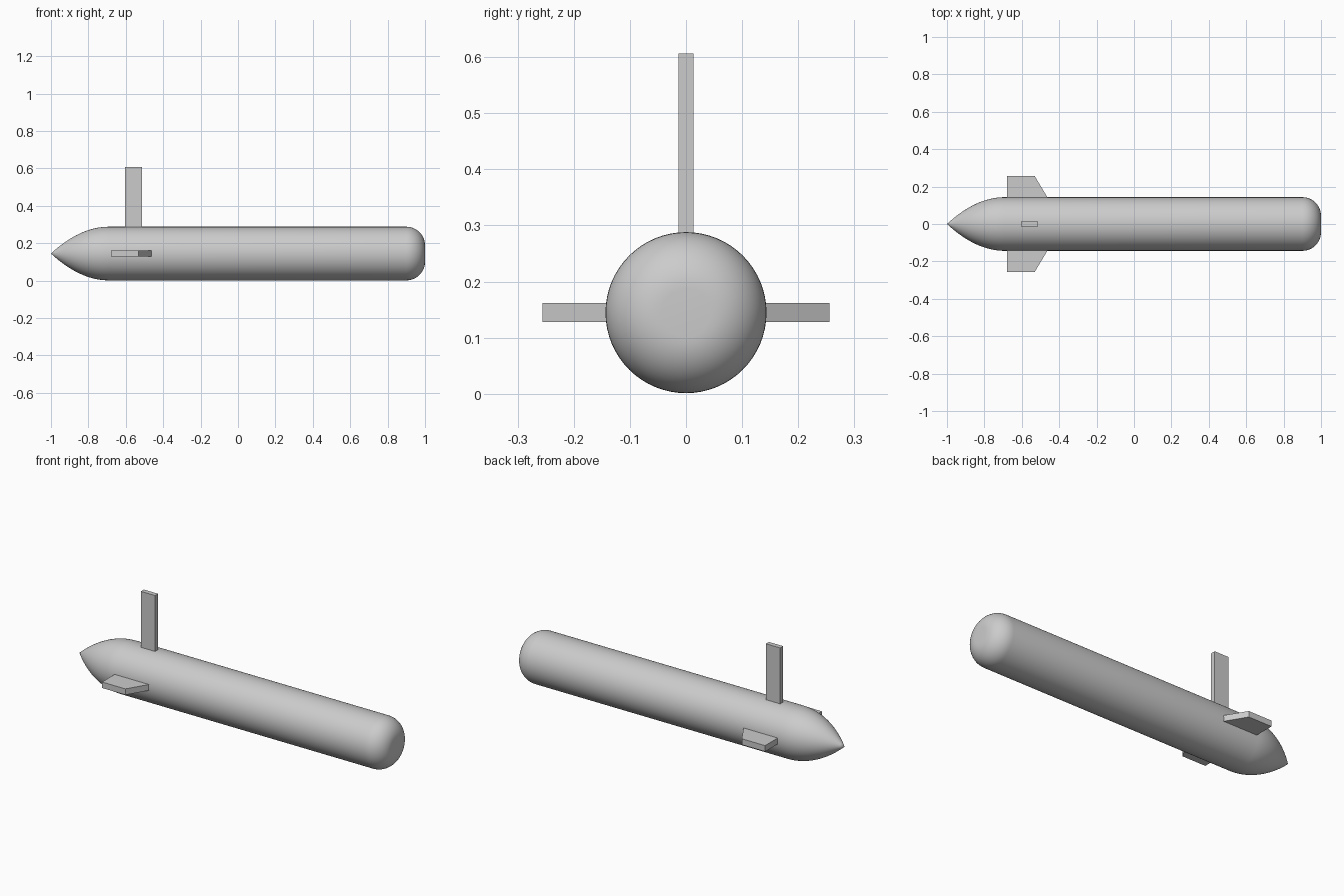
import bpy, bmesh, math

if "Cube" in bpy.data.objects:
    bpy.data.objects.remove(bpy.data.objects["Cube"])

R, ZC = 0.1435, 0.1445          # hull radius and axis height
NOSE, ROUND, SEG = 0.31, 0.1, 64

grey = bpy.data.materials.new("hull grey")
grey.diffuse_color = (0.6, 0.6, 0.6, 1)
grey.use_nodes = True
grey.node_tree.nodes["Principled BSDF"].inputs["Base Color"].default_value = grey.diffuse_color


def make_object(name, bm):
    bmesh.ops.recalc_face_normals(bm, faces=bm.faces)
    me = bpy.data.meshes.new(name)
    bm.to_mesh(me)
    bm.free()
    me.materials.append(grey)
    ob = bpy.data.objects.new(name, me)
    bpy.context.collection.objects.link(ob)
    return ob


def plate(name, outline, depth):
    """Extrude an outline of 3D points along a depth vector."""
    bm = bmesh.new()
    face = bm.faces.new([bm.verts.new(p) for p in outline])
    ext = bmesh.ops.extrude_face_region(bm, geom=[face])
    moved = [v for v in ext["geom"] if isinstance(v, bmesh.types.BMVert)]
    bmesh.ops.translate(bm, verts=moved, vec=depth)
    return make_object(name, bm)


# Hull: pointed parabolic nose, straight tube, rounded tail with a flat end
profile = [(-1, 0)]
for i in range(1, 17):
    t = i / 16
    profile.append((-1 + NOSE * t, R * (1 - (1 - t) ** 2)))
for i in range(13):
    a = math.pi / 2 * i / 12
    profile.append((1 - ROUND + ROUND * math.sin(a), R - ROUND + ROUND * math.cos(a)))
profile.append((1, 0))

bm = bmesh.new()
verts = [bm.verts.new((x, 0, ZC + r)) for x, r in profile]
edges = [bm.edges.new(pair) for pair in zip(verts, verts[1:])]
bmesh.ops.spin(bm, geom=verts + edges, cent=(0, 0, ZC), axis=(1, 0, 0),
               angle=2 * math.pi, steps=SEG)
bmesh.ops.remove_doubles(bm, verts=bm.verts, dist=1e-5)
hull = make_object("hull", bm)
bpy.context.view_layer.objects.active = hull
hull.select_set(True)
bpy.ops.object.shade_smooth_by_angle(angle=math.radians(35))

# Diving planes, one on each side, with a slanted rear edge
for side, name in ((-1, "front_diving_plane"), (1, "back_diving_plane")):
    plate(name, [(-0.678, side * 0.13, 0.128), (-0.678, side * 0.256, 0.128),
                 (-0.531, side * 0.256, 0.128), (-0.455, side * 0.13, 0.128)],
          (0, 0, 0.034))

# Upright sail
plate("sail", [(-0.603, -0.0135, 0.27), (-0.513, -0.0135, 0.27),
               (-0.513, -0.0135, 0.606), (-0.603, -0.0135, 0.606)],
      (0, 0.027, 0))
